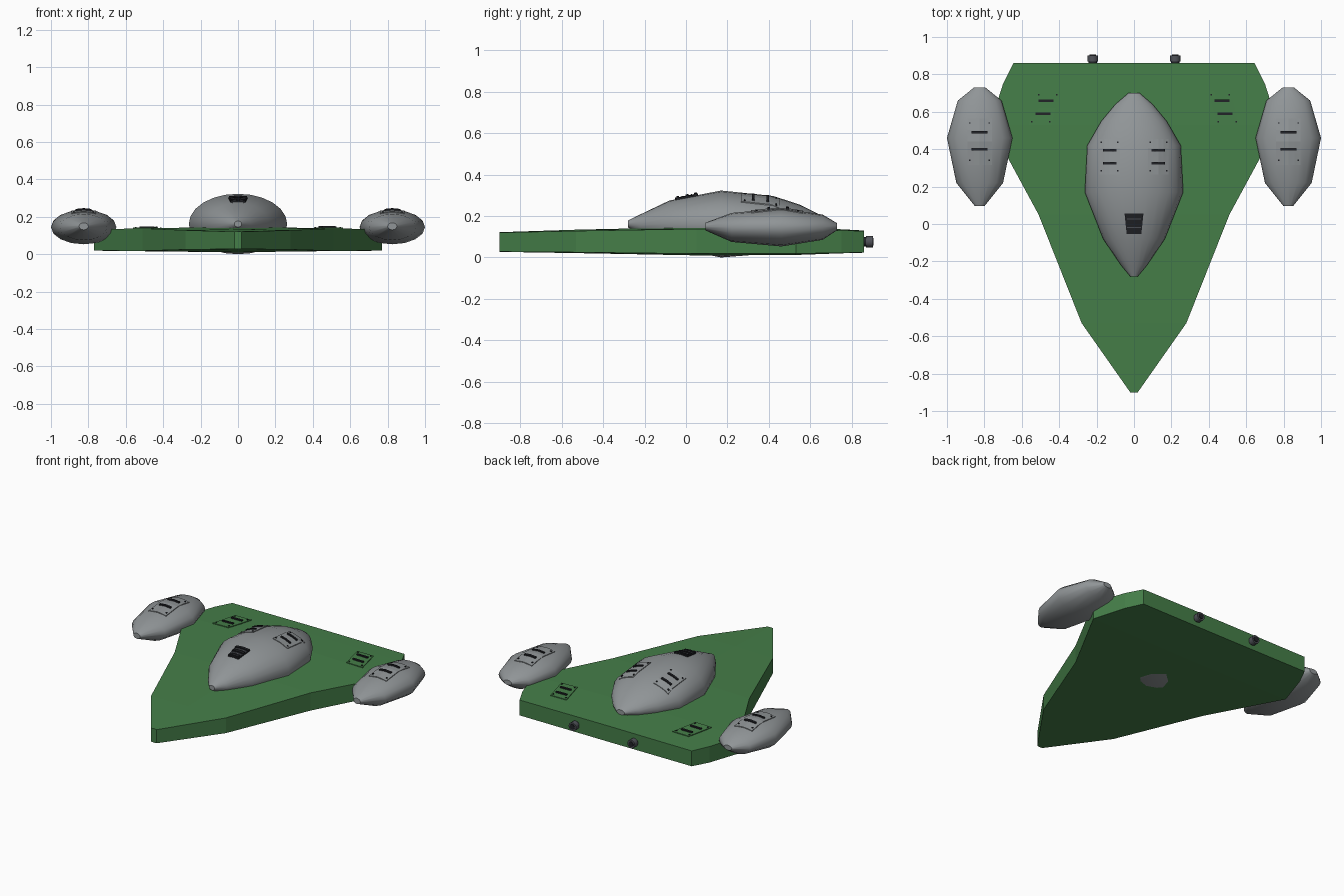
import bpy, bmesh, math
from mathutils import Vector
from mathutils.bvhtree import BVHTree

if "Cube" in bpy.data.objects:
    bpy.data.objects.remove(bpy.data.objects["Cube"])


def material(name, rgb):
    m = bpy.data.materials.new(name)
    m.use_nodes = True
    m.diffuse_color = (*rgb, 1)
    m.node_tree.nodes["Principled BSDF"].inputs["Base Color"].default_value = (*rgb, 1)
    return m


GREEN = material("hull green", (0.06, 0.21, 0.066))
GREY = material("pod grey", (0.28, 0.3, 0.31))
DARK = material("dark trim", (0.015, 0.016, 0.02))
STEEL = material("nozzle steel", (0.08, 0.085, 0.1))


def finish(name, bm, mat, smooth=None):
    """Turn a bmesh into an object, returning a tree for surface lookups."""
    bmesh.ops.recalc_face_normals(bm, faces=bm.faces)
    tree = BVHTree.FromBMesh(bm)
    mesh = bpy.data.meshes.new(name)
    bm.to_mesh(mesh)
    bm.free()
    mesh.materials.append(mat)
    obj = bpy.data.objects.new(name, mesh)
    bpy.context.collection.objects.link(obj)
    if smooth:
        bpy.ops.object.select_all(action='DESELECT')
        obj.select_set(True)
        bpy.context.view_layer.objects.active = obj
        bpy.ops.object.shade_smooth_by_angle(angle=math.radians(smooth))
    return tree


def loft(name, rings, mat, smooth=None):
    """Skin a row of closed sections and cap both ends."""
    bm = bmesh.new()
    rows = [[bm.verts.new(p) for p in ring] for ring in rings]
    n = len(rows[0])
    for a, b in zip(rows, rows[1:]):
        for i in range(n):
            j = (i + 1) % n
            bm.faces.new((a[i], a[j], b[j], b[i]))
    bm.faces.new(rows[0])
    bm.faces.new(rows[-1])
    return finish(name, bm, mat, smooth)


def ovals(cx, stations, n):
    """Elliptical sections from (y, half width, bottom z, top z)."""
    rings = []
    for y, w, lo, hi in stations:
        angles = [2 * math.pi * i / n for i in range(n)]
        rings.append([(cx + w * math.cos(a), y, (lo + hi) / 2 + (hi - lo) / 2 * math.sin(a))
                      for a in angles])
    return rings


def plate(name, tree, cx, cy, w, l, height, mat, skew=0.0, taper=0.0, nx=4, ny=4):
    """Thin plate draped over the surface below it."""
    bm = bmesh.new()
    top, base = {}, {}
    for i in range(nx + 1):
        for j in range(ny + 1):
            u, v = i / nx - 0.5, j / ny - 0.5
            x = cx + u * w * (1 + taper * v) + skew * v * l
            y = cy + v * l
            z = tree.ray_cast(Vector((x, y, 2)), Vector((0, 0, -1)))[0].z
            top[i, j] = bm.verts.new((x, y, z + height))
            base[i, j] = bm.verts.new((x, y, z - 0.003))
    for i in range(nx):
        for j in range(ny):
            for g in (top, base):
                bm.faces.new((g[i, j], g[i + 1, j], g[i + 1, j + 1], g[i, j + 1]))
    rim = ([(i, 0) for i in range(nx)] + [(nx, j) for j in range(ny)]
           + [(i, ny) for i in range(nx, 0, -1)] + [(0, j) for j in range(ny, 0, -1)])
    for k, a in enumerate(rim):
        b = rim[(k + 1) % len(rim)]
        bm.faces.new((base[a], base[b], top[b], top[a]))
    finish(name, bm, mat)


def hatch(name, tree, cx, cy, w, l, mat, bar_w, bars, skew=0.0):
    """Access panel with two handle bars and corner bolts."""
    plate(name + "_panel", tree, cx, cy, w, l, 0.005, mat, skew)
    for k, dy in enumerate(bars):
        plate(f"{name}_bar_{k}", tree, cx + skew * dy, cy + dy, bar_w, 0.013, 0.013, DARK, ny=1)
    for k, (sx, sy) in enumerate([(-1, -1), (1, -1), (1, 1), (-1, 1)]):
        dy = sy * l * 0.4
        plate(f"{name}_bolt_{k}", tree, cx + sx * w * 0.4 + skew * dy, cy + dy,
              0.008, 0.008, 0.009, DARK, nx=1, ny=1)


# Wedge hull: y, half width, top edge, top ridge, bottom edge, bottom ridge
hull_stations = [
    (-0.90, 0.02, 0.12, 0.122, 0.028, 0.027),
    (-0.53, 0.28, 0.128, 0.134, 0.025, 0.021),
    (0.05, 0.51, 0.138, 0.147, 0.018, 0.010),
    (0.53, 0.77, 0.133, 0.147, 0.019, 0.012),
    (0.75, 0.70, 0.13, 0.136, 0.022, 0.020),
    (0.86, 0.645, 0.128, 0.130, 0.024, 0.023),
]
hull = loft("hull", [[(-w, y, te), (0, y, tr), (w, y, te), (w, y, be), (0, y, br), (-w, y, be)]
                     for y, w, te, tr, be, br in hull_stations], GREEN)

# Central cabin dome
cabin = loft("cabin", ovals(0, [
    (-0.28, 0.02, 0.145, 0.178),
    (-0.22, 0.07, 0.11, 0.208),
    (-0.08, 0.165, 0.05, 0.275),
    (0.17, 0.263, 0.0, 0.323),
    (0.42, 0.25, 0.02, 0.297),
    (0.55, 0.175, 0.07, 0.255),
    (0.64, 0.10, 0.11, 0.21),
    (0.70, 0.03, 0.14, 0.172)], 24), GREY, 40)

# Cabin window with ribs
plate("window", cabin, 0, 0.002, 0.09, 0.11, 0.008, DARK, taper=0.25)
for k, y in enumerate((-0.04, 0.005, 0.045)):
    plate(f"window_rib_{k}", cabin, 0, y, 0.085 + 0.25 * y, 0.014, 0.014, DARK, ny=1)
for k, y in enumerate((-0.018, 0.026)):
    plate(f"window_gap_{k}", cabin, 0, y, 0.075, 0.006, 0.010, STEEL, ny=1)

for s, side in ((-1, "right"), (1, "left")):
    # Side pods
    pod = loft(f"{side}_pod", ovals(s * 0.825, [
        (0.095, 0.025, 0.130, 0.168),
        (0.22, 0.125, 0.075, 0.215),
        (0.46, 0.175, 0.053, 0.237),
        (0.66, 0.117, 0.085, 0.207),
        (0.73, 0.03, 0.132, 0.165)], 16), GREY, 40)
    hatch(f"{side}_pod_hatch", pod, s * 0.825, 0.44, 0.13, 0.25, GREY, 0.085, (0.05, -0.04))
    hatch(f"{side}_cabin_hatch", cabin, s * 0.13, 0.36, 0.11, 0.19, GREY, 0.072, (0.035, -0.035))
    hatch(f"{side}_hull_hatch", hull, s * 0.48, 0.62, 0.12, 0.18, GREEN, 0.08, (0.04, -0.03),
          skew=-0.25 * s)

    # Rear nozzles: short tube with a wider collar
    for part, r, y0, y1, mat in (("collar", 0.022, 0.85, 0.872, DARK),
                                 ("nozzle", 0.028, 0.868, 0.902, STEEL),
                                 ("nozzle_mouth", 0.018, 0.9, 0.906, DARK)):
        loft(f"{side}_{part}", ovals(s * 0.22, [(y, r, 0.076 - r, 0.076 + r) for y in (y0, y1)], 16),
             mat, 40)
